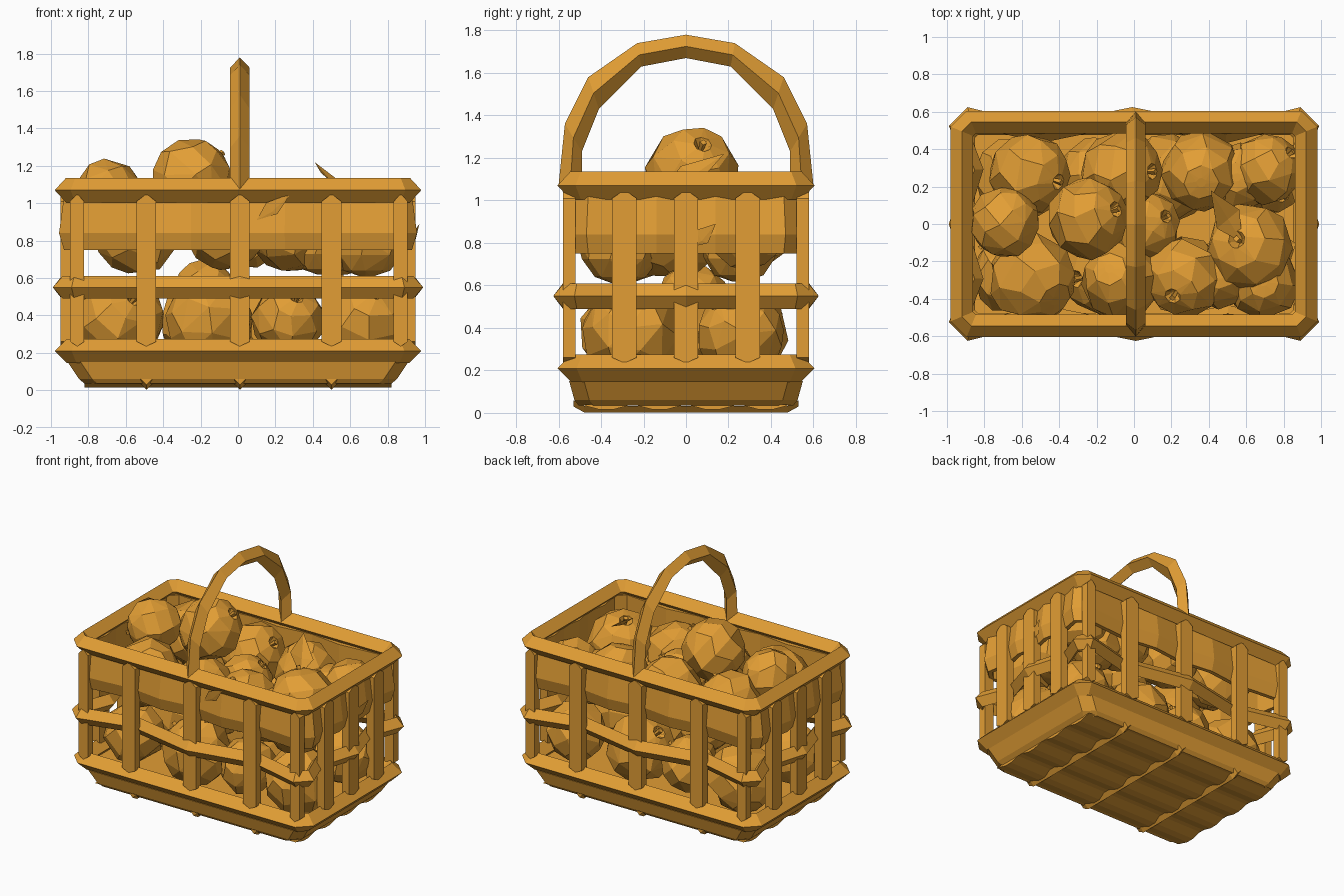
import bpy, bmesh, math, random
from mathutils import Vector, Matrix

random.seed(4)
cube = bpy.data.objects.get("Cube")
if cube:
    bpy.data.objects.remove(cube, do_unlink=True)

COLOR = (0.76, 0.34, 0.035, 1)
honey = bpy.data.materials.new("honey_wood")
honey.use_nodes = True
honey.diffuse_color = COLOR
honey.node_tree.nodes["Principled BSDF"].inputs["Base Color"].default_value = COLOR


def finish(name, bm):
    bmesh.ops.recalc_face_normals(bm, faces=bm.faces)
    mesh = bpy.data.meshes.new(name)
    bm.to_mesh(mesh)
    bm.free()
    mesh.materials.append(honey)
    obj = bpy.data.objects.new(name, mesh)
    bpy.context.collection.objects.link(obj)
    return obj


def loft(bm, sections, closed=False):
    """Skin a list of equal-sized point rings, capping open ends."""
    rings = [[bm.verts.new(p) for p in s] for s in sections]
    pairs = list(zip(rings, rings[1:]))
    if closed:
        pairs.append((rings[-1], rings[0]))
    for a, b in pairs:
        for i in range(len(a)):
            j = (i + 1) % len(a)
            bm.faces.new((a[i], a[j], b[j], b[i]))
    if not closed:
        bm.faces.new(rings[0])
        bm.faces.new(rings[-1])


def basket_path(hx, hy, c, xs=(), ys=()):
    """Rectangle with cut corners; xs and ys list (position, inset) along the walls."""
    half = [(-hx + c, -hy)] + [(x, -hy + d) for x, d in xs] + [(hx - c, -hy)]
    half += [(hx, -hy + c)] + [(hx - d, y) for y, d in ys] + [(hx, hy - c)]
    pts = [Vector(p) for p in half]
    return pts + [-p for p in pts]


def hoop(name, path, profile):
    """Sweep an (outward offset, height) profile around a flat closed path."""
    sections = []
    for i, p in enumerate(path):
        d1 = (p - path[i - 1]).normalized()
        d2 = (path[(i + 1) % len(path)] - p).normalized()
        n = Vector((d1.y + d2.y, -d1.x - d2.x)).normalized()
        n /= max(0.5, n.dot(Vector((d1.y, -d1.x))))
        sections.append([(p.x + n.x * o, p.y + n.y * o, z) for o, z in profile])
    bm = bmesh.new()
    loft(bm, sections, closed=True)
    return finish(name, bm)


def diamond(z, w, h):
    return [(0, z), (-w, z + h), (-2 * w, z), (-w, z - h)]


def post(name, x, y, wx, wy, along_x):
    """Flat upright whose two ends rise to a point in the middle."""
    bm = bmesh.new()
    u = Vector((wx / 2, 0, 0)) if along_x else Vector((0, wy / 2, 0))
    v = Vector((0, wy / 2, 0)) if along_x else Vector((wx / 2, 0, 0))
    outline = [(-1, 0.26), (0, 0.235), (1, 0.26), (1, 1.01), (0, 1.05), (-1, 1.01)]
    loft(bm, [[Vector((x, y, z)) + u * s + v * side for s, z in outline] for side in (-1, 1)])
    finish(name, bm)


# Tray, steep at the front and back and sloping at the ends
bm = bmesh.new()
loft(bm, [[(p.x, p.y, z) for p in basket_path(hx, hy, 0.07)]
          for hx, hy, z in ((0.82, 0.505, 0.035), (0.85, 0.525, 0.06), (0.91, 0.55, 0.15))])
finish("tray", bm)

# Floor planks with a shallow keel, and cross ribs beneath them
for i in range(4):
    y = (i - 1.5) * 0.25
    bm = bmesh.new()
    loft(bm, [[(x, y - 0.125, 0.04), (x, y + 0.125, 0.04), (x, y + 0.03, 0.015), (x, y - 0.03, 0.015)]
              for x in (-0.82, 0.82)])
    finish("floor_plank", bm)
for x in (-0.49, 0.01, 0.5):
    bm = bmesh.new()
    loft(bm, [[(x - 0.03, y, z + 0.03), (x + 0.03, y, z + 0.03), (x, y, z)]
              for y, z in ((-0.53, 0.03), (-0.48, 0.003), (0.48, 0.003), (0.53, 0.03))])
    finish("floor_rib", bm)

# Rims and the rail woven in and out of the posts
hoop("bottom_rim", basket_path(0.98, 0.605, 0.09), diamond(0.21, 0.065, 0.065))
hoop("top_rim", basket_path(0.98, 0.605, 0.085), diamond(1.07, 0.06, 0.065))
hoop("woven_rail",
     basket_path(0.99, 0.625, 0.1, [(-0.49, 0.1), (0.01, 0), (0.5, 0.1)],
                 [(-0.29, 0.09), (0, 0), (0.29, 0.09)]),
     diamond(0.55, 0.045, 0.06))

# Wide bulging band below the top rim
hoop("upper_band",
     basket_path(0.93, 0.54, 0.08,
                 [(-0.49, 0.03), (-0.25, 0), (0.01, 0.03), (0.25, 0), (0.5, 0.03)],
                 [(-0.29, 0.03), (-0.14, 0), (0, 0.03), (0.14, 0), (0.29, 0.03)]),
     [(0, 0.75), (0.025, 0.84), (0, 1.04), (-0.03, 1.04), (-0.03, 0.75)])

# Upright posts on all four walls
for s in (-1, 1):
    for x in (-0.86, -0.49, 0.01, 0.5, 0.87):
        post("wall_post", x, s * 0.55, 0.075 if abs(x) > 0.8 else 0.105, 0.06, True)
    for y in (-0.29, 0, 0.29):
        post("end_post", s * 0.92, y, 0.06, 0.115, False)

# Arched handle with a diamond section
outer = [(0.6, 1.07), (0.57, 1.36), (0.46, 1.58), (0.23, 1.74), (0, 1.78)]
inner = [(0.49, 1.07), (0.49, 1.23), (0.41, 1.43), (0.21, 1.63), (0, 1.67)]
arch = list(zip(outer, inner))
arch = [((-o[0], o[1]), (-i[0], i[1])) for o, i in arch] + arch[-2::-1]
bm = bmesh.new()
sections = []
for o, i in arch:
    my, mz = (o[0] + i[0]) / 2, (o[1] + i[1]) / 2
    sections.append([(0.01, *o), (0.062, my, mz), (0.01, *i), (-0.042, my, mz)])
loft(bm, sections)
finish("handle", bm)

# Faceted fruit with a dimple and a stem
FRUIT = [(0.03, 0.72), (0.2, 0.95), (0.62, 0.8), (0.94, 0.38), (1, -0.08),
         (0.8, -0.58), (0.42, -0.9), (0.12, -0.93)]


def fruit(x, y, z, r, lean=None):
    bm = bmesh.new()
    rings = []
    for k, (rad, h) in enumerate(FRUIT):
        ring = []
        for i in range(8):
            a = (i + random.uniform(-0.15, 0.15) + 0.25 * (k % 2)) * math.tau / 8
            q = rad * random.uniform(0.96, 1.03)
            ring.append((q * math.cos(a), q * math.sin(a), h))
        rings.append(ring)
    loft(bm, rings)
    bmesh.ops.triangulate(bm, faces=[f for f in bm.faces if random.random() < 0.5])
    bmesh.ops.create_cone(bm, cap_ends=True, segments=4, radius1=0.04, radius2=0.08, depth=0.36,
                          matrix=Matrix.Translation((0.02, 0, 0.86)))
    lean = Vector(lean or (random.uniform(-1, 1), random.uniform(-1, 1), 0.8))
    turn = Vector((0, 0, 1)).rotation_difference(lean).to_matrix().to_4x4()
    bm.transform(Matrix.Translation((x, y, z)) @ turn @ Matrix.Scale(r, 4))
    finish("fruit", bm)


# Top of the pile
fruit(-0.25, 0.03, 1.13, 0.22, (0.8, 0.25, 0.7))
fruit(-0.69, 0.01, 1.05, 0.19, (-0.6, -0.6, -0.2))
fruit(-0.54, -0.29, 0.86, 0.24, (-0.5, 0.5, -0.6))
fruit(-0.56, 0.27, 0.92, 0.22, (0.7, -0.2, 0.6))
fruit(-0.07, 0.28, 0.9, 0.22, (0.8, 0, 0.6))
fruit(0.36, 0.28, 0.88, 0.22, (0, 0.3, -1))
fruit(0.71, 0.29, 0.86, 0.19, (0.7, 0.5, 0.5))
fruit(0.62, -0.13, 0.88, 0.24, (-0.3, 0.2, 0.9))
fruit(0.27, -0.28, 0.85, 0.22, (-0.3, -0.5, 0.8))
fruit(-0.07, -0.3, 0.86, 0.22, (0.3, -0.3, -0.9))
fruit(0.06, -0.01, 0.84, 0.19)
fruit(0.69, -0.31, 0.8, 0.2, (0, 0, -1))

# Fruit wedged between the layers
fruit(0.46, -0.27, 0.8, 0.19, (0, 0, -1))
fruit(0.55, 0.25, 0.8, 0.19, (0, 0, -1))
fruit(-0.18, 0.03, 0.53, 0.17)

# Bottom layer
for x, y, r in ((-0.66, -0.27, 0.21), (-0.15, -0.26, 0.24), (0.27, -0.27, 0.2), (0.68, -0.25, 0.24)):
    fruit(x, y, 0.37, r)
    fruit(-x + 0.05, -y - 0.01, 0.37, r)


def leaf(base, tip, width):
    base, tip, width = Vector(base), Vector(tip), Vector(width)
    mid = base.lerp(tip, 0.45)
    fold = Vector((0, 0, -0.02))
    bm = bmesh.new()
    b, t, l, r, m = [bm.verts.new(p) for p in (base, tip, mid + width, mid - width, mid + fold)]
    for tri in ((b, l, m), (l, t, m), (t, r, m), (r, b, m)):
        bm.faces.new(tri)
    finish("leaf", bm)


# Leaves on the pile and poking through the walls
leaf((0.58, -0.1, 1.06), (0.41, 0.18, 1.22), (0.06, 0.05, -0.03))
leaf((0.1, -0.54, 0.91), (0.28, -0.58, 1.05), (0.03, 0, -0.03))
leaf((0.93, 0.02, 0.78), (0.97, 0.14, 0.89), (0, 0.03, -0.03))
